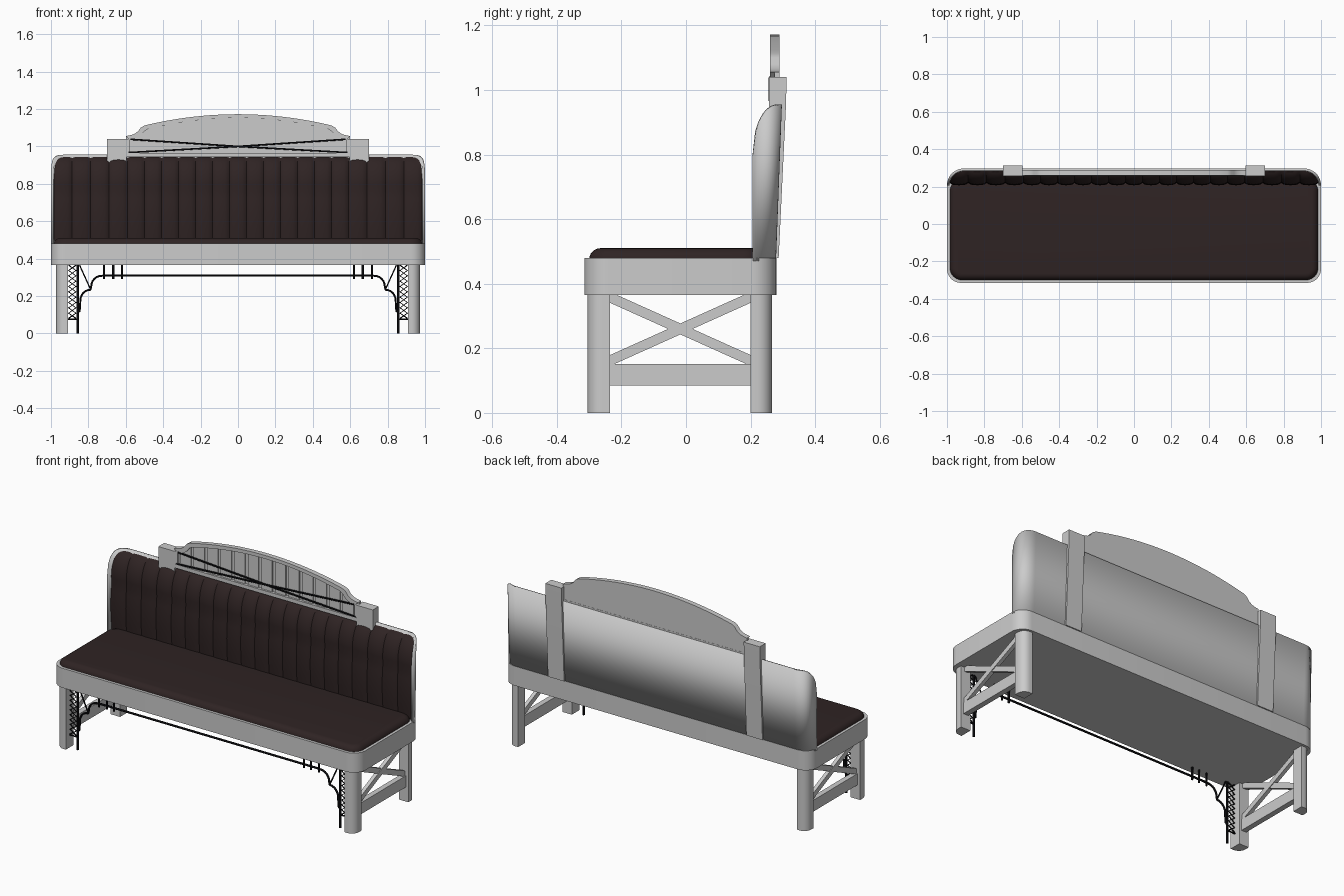
import bpy, bmesh, math
from mathutils import Vector

if "Cube" in bpy.data.objects:
    bpy.data.objects.remove(bpy.data.objects["Cube"], do_unlink=True)


def material(name, rgb):
    m = bpy.data.materials.new(name)
    m.use_nodes = True
    m.diffuse_color = (*rgb, 1)
    bsdf = m.node_tree.nodes["Principled BSDF"]
    bsdf.inputs["Base Color"].default_value = (*rgb, 1)
    bsdf.inputs["Roughness"].default_value = 0.7
    return m


GREY = material("light grey paint", (0.6, 0.6, 0.6))
BROWN = material("dark brown leather", (0.028, 0.017, 0.017))
BLACK = material("black iron", (0.004, 0.004, 0.005))


def finish(name, bm, mat, angle=35):
    bmesh.ops.recalc_face_normals(bm, faces=bm.faces)
    me = bpy.data.meshes.new(name)
    bm.to_mesh(me)
    bm.free()
    me.materials.append(mat)
    ob = bpy.data.objects.new(name, me)
    bpy.context.collection.objects.link(ob)
    bpy.ops.object.select_all(action="DESELECT")
    ob.select_set(True)
    bpy.context.view_layer.objects.active = ob
    bpy.ops.object.shade_smooth_by_angle(angle=math.radians(angle))
    return ob


def box(name, lo, hi, mat=GREY, corner=0, pick=lambda c: True, top=0):
    """Box whose picked upright edges, then top rim, are rounded."""
    bm = bmesh.new()
    bmesh.ops.create_cube(bm, size=1)
    lo, hi = Vector(lo), Vector(hi)
    for v in bm.verts:
        v.co = [(lo[i] + hi[i]) / 2 + v.co[i] * (hi[i] - lo[i]) for i in range(3)]
    mid = (lo + hi) / 2
    if corner:
        edges = [e for e in bm.edges if abs(e.verts[0].co.z - e.verts[1].co.z) > 1e-4
                 and pick(e.verts[0].co - mid)]
        bmesh.ops.bevel(bm, geom=edges, offset=corner, segments=8, profile=0.5, affect="EDGES")
    if top:
        edges = [e for e in bm.edges if all(v.co.z > hi.z - 1e-4 for v in e.verts)]
        bmesh.ops.bevel(bm, geom=edges, offset=top, segments=6, profile=0.5, affect="EDGES")
    return finish(name, bm, mat)


def prism(name, outline, axis, a, b, mat=GREY):
    """Extrude an outline along x (outline in y, z) or along y (outline in x, z)."""
    bm = bmesh.new()
    place = (lambda p, d: (d, *p)) if axis == "x" else (lambda p, d: (p[0], d, p[1]))
    face = bm.faces.new([bm.verts.new(place(p, a)) for p in outline])
    new = bmesh.ops.extrude_face_region(bm, geom=[face])["geom"]
    shift = Vector((b - a, 0, 0) if axis == "x" else (0, b - a, 0))
    bmesh.ops.translate(bm, vec=shift, verts=[g for g in new if isinstance(g, bmesh.types.BMVert)])
    return finish(name, bm, mat)


def wire(name, paths, y, radius):
    """Iron rods following x, z paths in one upright plane."""
    cu = bpy.data.curves.new(name, "CURVE")
    cu.dimensions = "3D"
    cu.bevel_depth, cu.bevel_resolution, cu.use_fill_caps = radius, 1, True
    for path in paths:
        sp = cu.splines.new("POLY")
        sp.points.add(len(path) - 1)
        for pt, (x, z) in zip(sp.points, path):
            pt.co = (x, y, z, 1)
    tmp = bpy.data.objects.new(name, cu)
    bpy.context.collection.objects.link(tmp)
    bpy.context.view_layer.update()
    me = bpy.data.meshes.new_from_object(tmp.evaluated_get(bpy.context.evaluated_depsgraph_get()))
    bpy.data.objects.remove(tmp, do_unlink=True)
    bm = bmesh.new()
    bm.from_mesh(me)
    return finish(name, bm, BLACK, 60)


# Seat frame and cushion
box("seat_frame", (-1, -0.315, 0.365), (1, 0.28, 0.48), corner=0.075)
box("seat_cushion", (-0.985, -0.3, 0.46), (0.985, 0.24, 0.51), BROWN, corner=0.065, top=0.035)

# Wrap-around back shell
FRONT, DEPTH, BASE, TOP = 0.207, 0.09, 0.48, 0.955


def shell_top(y):
    t = min(1, max(0, (FRONT + DEPTH - y) / DEPTH))
    return 0.8 + 0.155 * math.sqrt(1 - t * t)


def lean(y, z):
    return FRONT + (y - FRONT) * (0.8 + 0.2 * (z - BASE) / (TOP - BASE))


arc = [(1 - DEPTH + DEPTH * math.cos(a), FRONT + DEPTH * math.sin(a))
       for a in [math.pi / 2 * i / 14 for i in range(15)]]
plan = arc + [(-x, y) for x, y in reversed(arc)]
bm = bmesh.new()
columns = []
for x, y in plan:
    z = shell_top(y)
    columns.append([bm.verts.new((x, lean(y, h), h)) for h in (BASE - 0.01, z)])
for c, d in zip(columns, columns[1:]):
    bm.faces.new((c[0], d[0], d[1], c[1]))
shell = finish("back_shell", bm, GREY)
solid = shell.modifiers.new("thickness", "SOLIDIFY")
solid.thickness, solid.offset = 0.014, -1
if shell.data.polygons[14].normal.y < 0:
    shell.data.flip_normals()

# Channelled back cushion
seams = [-0.985 + 0.0988 * i for i in range(4)]
seams += [-0.59 + 1.18 / 13 * i for i in range(14)]
seams += [-s for s in reversed(seams[:4])]
side = [(FRONT + 0.012 - 0.012 * math.sin(math.pi * i / 8), BASE + 0.04 * i) for i in range(8)]
side += [(FRONT + 0.004 + (DEPTH - 0.004) * (1 - math.cos(a)), 0.8 + 0.145 * math.sin(a))
         for a in [math.pi / 2 * i / 10 for i in range(11)]]
bm = bmesh.new()
rows = []
for s, e in zip(seams, seams[1:]):
    for i in range(9):
        if i == 0 and rows:
            continue
        u = i / 8
        x = s + (e - s) * u
        dip = 0.014 * (1 - math.sqrt(max(0, 1 - (2 * u - 1) ** 2)))
        over = max(0, abs(x) - (1 - DEPTH))
        limit = FRONT + math.sqrt(DEPTH ** 2 - over ** 2) - 0.012
        row = []
        for y, z in side:
            y = min(y + dip, limit)
            z = min(z, shell_top(y) - 0.006 - dip * 0.6)
            row.append(bm.verts.new((x, lean(y, z), z)))
        rows.append(row)
for r, q in zip(rows, rows[1:]):
    for j in range(len(side) - 1):
        bm.faces.new((r[j], q[j], q[j + 1], r[j + 1]))
cushion = finish("back_cushion", bm, BROWN, 50)
if sum(p.normal.y for p in cushion.data.polygons) > 0:
    cushion.data.flip_normals()

# Crest: back plate, raised frame, slats
half = [(0.6, 1.055), (0.575, 1.06), (0.555, 1.066), (0.535, 1.08), (0.52, 1.1), (0.5, 1.112)]
half += [(0.5 * (1 - i / 10), 1.172 - 0.06 * (1 - i / 10) ** 2) for i in range(1, 11)]
crest = half + [(-x, z) for x, z in reversed(half[:-1])]
prism("crest_plate", [(0.6, 0.945)] + crest + [(-0.6, 0.945)], "y", 0.274, 0.289)
inner = [(x * 0.965, z - 0.02) for x, z in crest]
prism("crest_arch", crest + inner[::-1], "y", 0.26, 0.275)
box("crest_rail", (-0.6, 0.257, 0.943), (0.6, 0.29, 0.965))
for sx in (-1, 1):
    box("crest_end", (sx * 0.59 - 0.012, 0.26, 0.95), (sx * 0.59 + 0.012, 0.275, 1.04))


def crest_height(x):
    x = abs(x)
    for (x1, z1), (x0, z0) in zip(inner, inner[1:]):
        if x0 <= x <= x1:
            return z0 + (z1 - z0) * (x - x0) / (x1 - x0)
    return 1.035


pitch = 1.15 / 13
for i in range(13):
    a = -0.575 + pitch * i + 0.009
    b = a + pitch - 0.018
    xs = [a + (b - a) * k / 4 for k in range(5)]
    prism("crest_slat", [(a, 0.96)] + [(x, crest_height(x)) for x in xs] + [(b, 0.96)],
          "y", 0.268, 0.276)
wire("crest_cross_rods", [[(s * -0.575, 1.038), (0, 1.0), (s * 0.585, 0.967)] for s in (-1, 1)],
     0.261, 0.005)

# Back posts
post = [(0.262, 0.48), (0.257, 0.92), (0.257, 1.04), (0.312, 1.04), (0.309, 0.94), (0.287, 0.48)]
for sx in (-1, 1):
    prism("back_post", post, "x", sx * 0.595, sx * 0.7)

# Legs, side rails, cross braces
for sx in (-1, 1):
    xa, xb = sorted((sx * 0.91, sx * 0.972))
    for name, ya, yb, sy in (("front_leg", -0.305, -0.235, -1), ("back_leg", 0.2, 0.266, 1)):
        box(name, (xa, ya, 0), (xb, yb, 0.37), corner=0.045,
            pick=lambda c: c.x * sx > 0 and c.y * sy > 0)
    xc = sx * 0.94
    box("side_rail", (xc - 0.016, -0.24, 0.085), (xc + 0.016, 0.205, 0.152))
    for flip in (-1, 1):
        ends = [(-0.24, 0.26 - flip * 0.1), (0.205, 0.26 + flip * 0.1)]
        brace = [(y, z - 0.017) for y, z in ends] + [(y, z + 0.017) for y, z in reversed(ends)]
        prism("cross_brace", brace, "x", xc - 0.011 + flip * 0.002, xc + 0.011 + flip * 0.002)

# Iron brackets between the front legs
IRON_Y = -0.27
wire("iron_stretcher", [[(-0.71, 0.31), (0.71, 0.31)]], IRON_Y, 0.006)
for s in (-1, 1):
    wire("iron_upright", [[(s * 0.857, 0), (s * 0.857, 0.37)]], IRON_Y, 0.007)
    zig = [[(s * (0.866 if (k + o) % 2 else 0.906), 0.08 + 0.0285 * k) for k in range(11)]
           for o in (0, 1)]
    wire("iron_lattice", zig + [[(s * 0.857, 0.075), (s * 0.912, 0.075)]], IRON_Y, 0.004)
    scroll = [(0.7, 0.31), (0.73, 0.308)]
    scroll += [(0.73 + 0.055 * math.sin(a), 0.25 + 0.058 * math.cos(a))
               for a in [math.pi / 2 * k / 6 for k in range(1, 7)]]
    scroll += [(0.788, 0.235)]
    scroll += [(0.79 + 0.053 * math.sin(a), 0.175 + 0.058 * math.cos(a))
               for a in [math.pi / 2 * k / 6 for k in range(7)]]
    scroll += [(0.846, 0.12), (0.857, 0.11)]
    wire("iron_scroll", [[(s * x, z) for x, z in scroll]], IRON_Y, 0.006)
    wire("iron_strut", [[(s * 0.847, 0.365), (s * 0.788, 0.235)]], IRON_Y, 0.004)
    wire("iron_hangers", [[(s * x, 0.29), (s * x, 0.37)] for x in (0.62, 0.667, 0.717)],
         IRON_Y, 0.006)
